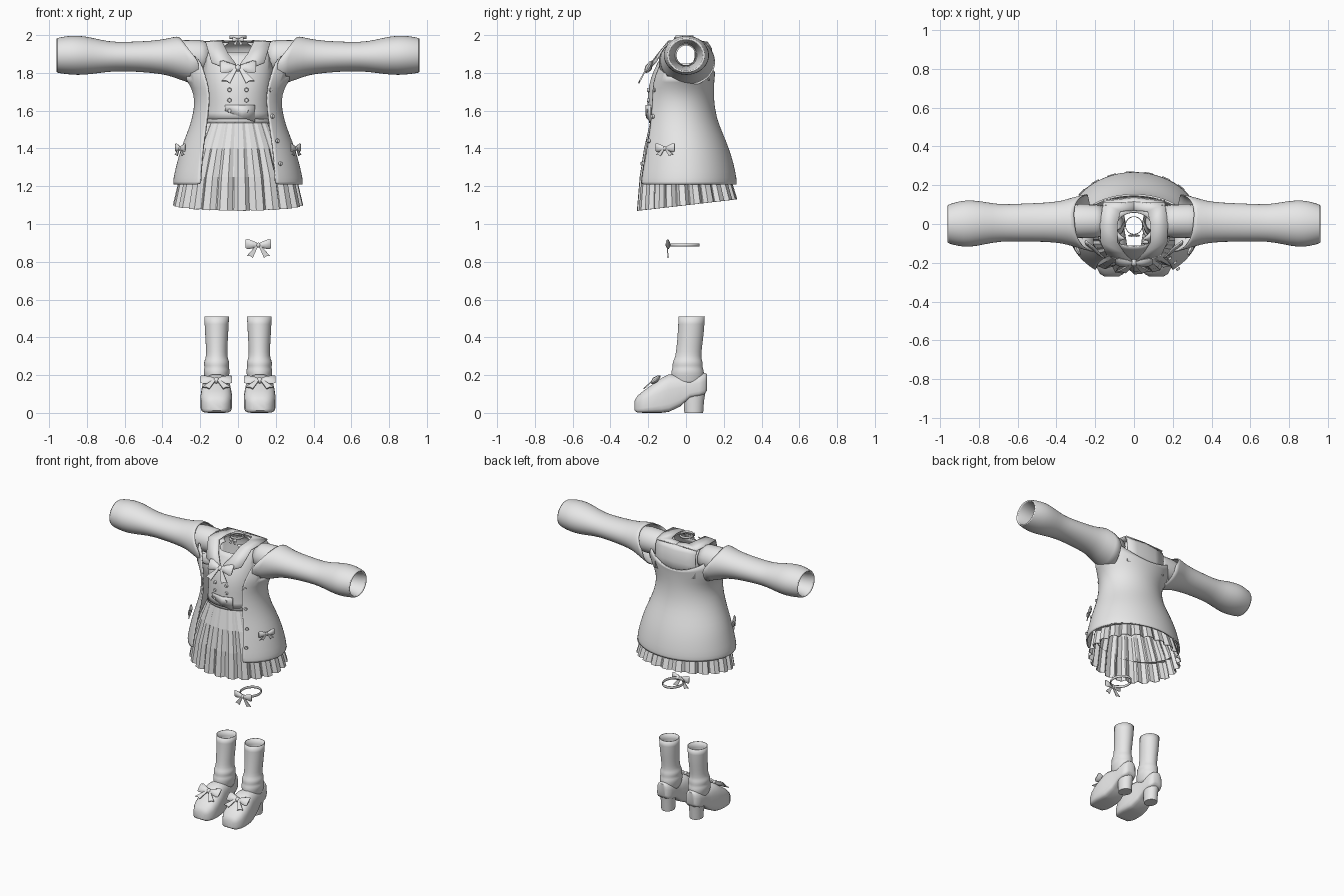
import bpy, bmesh
from math import sin, cos, pi, radians, copysign
from mathutils import Matrix, Vector

if "Cube" in bpy.data.objects:
    bpy.data.objects.remove(bpy.data.objects["Cube"])

cloth = bpy.data.materials.new("light_grey_cloth")
cloth.use_nodes = True
GREY = (0.8, 0.8, 0.8, 1)
cloth.diffuse_color = GREY
cloth.node_tree.nodes["Principled BSDF"].inputs["Base Color"].default_value = GREY


def finish(name, bm, thick=0, smooth=True, subdiv=0, matrix=None):
    """Turn a bmesh into a named object with shading and modifiers."""
    bmesh.ops.recalc_face_normals(bm, faces=bm.faces)
    if matrix:
        bm.transform(matrix)
        if matrix.determinant() < 0:
            bmesh.ops.reverse_faces(bm, faces=bm.faces)
    me = bpy.data.meshes.new(name)
    bm.to_mesh(me)
    bm.free()
    me.materials.append(cloth)
    if smooth:
        me.shade_smooth()
        me.set_sharp_from_angle(angle=radians(50))
    ob = bpy.data.objects.new(name, me)
    bpy.context.collection.objects.link(ob)
    if subdiv:
        mod = ob.modifiers.new("soften", 'SUBSURF')
        mod.levels = mod.render_levels = subdiv
    if thick:
        mod = ob.modifiers.new("thickness", 'SOLIDIFY')
        mod.thickness = thick
    return ob


def skin(bm, rows, wrap=True, caps=False):
    """Join rows of points with quads."""
    vs = [[bm.verts.new(p) for p in r] for r in rows]
    n = len(rows[0])
    for lo, hi in zip(vs, vs[1:]):
        for i in range(n if wrap else n - 1):
            j = (i + 1) % n
            bm.faces.new((lo[i], lo[j], hi[j], hi[i]))
    if caps:
        bm.faces.new(vs[0])
        bm.faces.new(vs[-1])


def ring(z, rx, y0, y1, n=28, start=0.0):
    """Horizontal oval, or an arc left open at the front by the start angle."""
    cy, ry = (y0 + y1) / 2, (y1 - y0) / 2
    step = (2 * pi - 2 * start) / (n - 1 if start else n)
    return [Vector((rx * sin(start + i * step), cy - ry * cos(start + i * step), z)) for i in range(n)]


def loft(name, rings, **kw):
    bm = bmesh.new()
    caps = kw.pop("caps", False)
    skin(bm, [ring(*r) for r in rings], caps=caps)
    return finish(name, bm, **kw)


def mirror_x(sx):
    return Matrix.Scale(sx, 4, (1, 0, 0))


# Bow: two puffed loops, a knot and two notched tails
def bow(name, at, size, tilt=0, turn=0, tail=0.5):
    bm = bmesh.new()
    for s in (1, -1):
        rows = []
        for x, h, t in ((0, .07, .05), (.2, .14, .1), (.4, .2, .08), (.5, .17, .02)):
            rows.append([(s * x, t * cos(k * pi / 4), h * sin(k * pi / 4) + x * .1) for k in range(8)])
        skin(bm, rows, caps=True)
        rows = [[(s * x, y + dy, z) for x, z in pts] for dy in (0, -.04) for y, pts in
                ((-.02, ((0, 0), (.08, 0), (.46, -tail * .85), (.32, -tail * .85), (.22, -tail))),)]
        skin(bm, rows, caps=True)
    bmesh.ops.create_uvsphere(bm, u_segments=10, v_segments=6, radius=.1)
    m = (Matrix.Translation(at) @ Matrix.Rotation(radians(turn), 4, 'Z')
         @ Matrix.Rotation(radians(-tilt), 4, 'X') @ Matrix.Scale(size, 4))
    finish(name, bm, matrix=m)


def button(name, at, turn=0):
    bm = bmesh.new()
    bmesh.ops.create_cone(bm, cap_ends=True, segments=12, radius1=.012, radius2=.009, depth=.012)
    m = Matrix.Translation(at) @ Matrix.Rotation(radians(turn), 4, 'Z') @ Matrix.Rotation(pi / 2, 4, 'X')
    finish(name, bm, matrix=m)


# Pleated skirt with a hem that rises toward the back
PLEATS = 22
bm = bmesh.new()
rows = []
for z, rx, y0, y1, depth in ((1.56, .175, -.185, .1, .02), (1.4, .255, -.222, .175, .05),
                             (1.25, .31, -.245, .235, .07), (1.1, .345, -.26, .272, .08)):
    row = ring(z, rx, y0, y1, PLEATS * 4)
    mid = Vector((0, (y0 + y1) / 2, z))
    for i, p in enumerate(row):
        k = (1, 1, 1 - depth, 1 - depth)[i % 4]
        ahead = row[(i + (0, 1, 1, 0)[i % 4]) % len(row)]
        row[i] = mid + (p.lerp(ahead, .7) - mid) * k
        if z < 1.2:
            row[i].z += .03 * row[i].y / .26
    rows.append(row)
skin(bm, rows)
finish("pleated_skirt", bm, thick=.004, smooth=False)

# Waistband and vest body with an open neck
loft("waistband", [(1.535, .187, -.197, .11), (1.57, .18, -.192, .11)], thick=.008)
bm = bmesh.new()
skin(bm, [ring(*r) for r in (
    (1.555, .18, -.208, .11), (1.62, .172, -.205, .11), (1.7, .178, -.203, .12), (1.77, .183, -.19, .125),
    (1.85, .187, -.155, .125), (1.91, .187, -.118, .12), (1.95, .17, -.095, .1), (1.963, .09, -.085, .06))])
neck = [f for f in bm.faces if f.calc_center_median().z > 1.88
        and abs(f.calc_center_median().x) < .06 and f.calc_center_median().y < 0]
arms = [f for f in bm.faces if abs(f.calc_center_median().x) > .165 and f.calc_center_median().z > 1.84]
bmesh.ops.delete(bm, geom=neck + arms, context='FACES')
finish("vest", bm, subdiv=1, thick=.006)

# Vest front overlap and double row of buttons
bm = bmesh.new()
skin(bm, [[(-.07, -.2, 1.6), (.02, -.213, 1.565), (.09, -.19, 1.54)],
          [(-.07, -.197, 1.63), (.02, -.214, 1.63), (.09, -.19, 1.63)]], wrap=False)
finish("vest_hem_flap", bm, thick=.006)
for z in (1.6, 1.655, 1.71):
    for x in (-.045, .045):
        button("vest_button", (x, -.2, z))

# Sailor collar: shoulder strips, front lapels and back panel
inner = [(.012, -.19, 1.85), (.05, -.152, 1.9), (.085, -.095, 1.97), (.085, 0, 1.975), (.07, .065, 1.972), (0, .07, 1.972)]
outer = [(.03, -.21, 1.81), (.14, -.165, 1.855), (.172, -.095, 1.965), (.175, 0, 1.968), (.16, .11, 1.962), (0, .115, 1.965)]
for s in (1, -1):
    bm = bmesh.new()
    skin(bm, [inner, outer], wrap=False)
    finish("collar_side", bm, thick=.006, matrix=mirror_x(s))
bm = bmesh.new()
skin(bm, [[(x, y - abs(x) * .12, z) for x in (-.16, -.08, 0, .08, .16)]
          for y, z in ((.115, 1.965), (.137, 1.93), (.142, 1.85), (.142, 1.76))], wrap=False)
finish("collar_back_panel", bm, thick=.006)
bow("chest_bow", (0, -.2, 1.825), .19, tilt=28, tail=.5)

# Choker with a small front ornament
loft("choker", [(1.98, .046, -.055, .04), (1.997, .046, -.055, .04)], thick=.004)
bow("choker_bow", (0, -.06, 1.975), .06)

# Open cardigan body, cut low behind the shoulders
bm = bmesh.new()
rows = [ring(z, rx, y0, y1, 41, start) for z, rx, y0, y1, start in (
    (1.21, .343, -.29, .268, .62), (1.235, .345, -.29, .27, .62), (1.32, .325, -.275, .253, .64),
    (1.4, .303, -.26, .228, .67), (1.48, .27, -.248, .195, .71), (1.56, .242, -.238, .162, .75),
    (1.65, .227, -.23, .148, .75), (1.72, .245, -.22, .148, .7), (1.78, .285, -.205, .152, .66))]
top = ring(1.8, .29, -.175, .155, 41, .76)
for p in top:
    p.z += .11 * min(1, abs(p.x) / .26) ** 2
rows.append(top)
skin(bm, rows, wrap=False)
inside = [f for f in bm.faces if f.calc_center_median().z > 1.8 and abs(f.calc_center_median().x) > .25]
bmesh.ops.delete(bm, geom=inside, context='FACES')
finish("cardigan_body", bm, subdiv=1, thick=.01)
loft("cardigan_hem", [(1.212, .3, -.2, .262), (1.212, .33, -.2, .266)])
for x, y, z in ((.172, -.166, 1.71), (.185, -.178, 1.57), (.212, -.2, 1.44), (.228, -.232, 1.32)):
    button("cardigan_button", (x, y, z), 35)

# Sleeves: off-shoulder opening, puffed cuff, folded inside lining
SLEEVE = ((.21, 1.73, 1.985, -.145, .155), (.32, 1.768, 1.997, -.115, .138), (.37, 1.787, 1.982, -.1, .12),
          (.45, 1.8, 1.97, -.092, .11), (.6, 1.81, 1.963, -.09, .105), (.69, 1.806, 1.966, -.09, .1),
          (.77, 1.793, 1.987, -.105, .115), (.85, 1.787, 2.0, -.122, .126), (.91, 1.793, 1.995, -.114, .116),
          (.963, 1.8, 1.985, -.1, .1), (.965, 1.808, 1.977, -.092, .092), (.9, 1.825, 1.96, -.07, .07),
          (.7, 1.84, 1.945, -.05, .05))
for s, side in ((1, "left"), (-1, "right")):
    bm = bmesh.new()
    rows = []
    for k, (x, z0, z1, y0, y1) in enumerate(SLEEVE):
        row = []
        for i in range(28):
            a = 2 * pi * i / 28
            skew = (.095 * max(0, cos(a)) + .03 * max(0, sin(a))) if k == 0 else 0
            row.append((x + skew, (y0 + y1) / 2 + (y1 - y0) / 2 * sin(a), (z0 + z1) / 2 + (z1 - z0) / 2 * cos(a)))
        rows.append(row)
    skin(bm, rows)
    finish(side + "_cardigan_sleeve", bm, subdiv=1, thick=.006, matrix=mirror_x(s))
    # Inner vest sleeve seen at the bare shoulder
    bm = bmesh.new()
    skin(bm, [[(x, .015 + r * sin(i * pi / 10), 1.887 + r * cos(i * pi / 10)) for i in range(20)]
              for x, r in ((.155, .078), (.2, .086), (.28, .088), (.4, .07))])
    finish(side + "_vest_sleeve", bm, thick=.004, matrix=mirror_x(s))
    bow(side + "_pocket_bow", (s * .305, -.11, 1.4), .115, turn=s * 62, tail=.35)

# Leg garter
ob = loft("garter_band", [(.882, .068, -.09, .072), (.898, .068, -.09, .072)], thick=.005)
ob.location.x = .108
bow("garter_bow", (.108, -.095, .888), .135, tilt=-5, tail=.5)

# Socks and heeled platform shoes
SHOE = ((-.272, .012, .065, .035), (-.258, .002, .09, .06), (-.225, 0, .118, .078), (-.18, 0, .15, .084),
        (-.13, 0, .185, .082), (-.09, .005, .205, .077), (-.03, .035, .2, .066), (.02, .08, .197, .057),
        (.07, .09, .205, .056), (.1, .1, .212, .045), (.112, .12, .205, .028))
for s, side in ((1, "left"), (-1, "right")):
    ob = loft(side + "_sock", [(.15, .055, -.07, .085), (.195, .066, -.08, .098), (.225, .071, -.078, .094),
                               (.24, .063, -.07, .088), (.26, .069, -.073, .09), (.28, .064, -.066, .085),
                               (.295, .056, -.057, .08), (.35, .057, -.05, .085), (.43, .062, -.043, .096),
                               (.51, .066, -.04, .1)], subdiv=1, thick=.005)
    ob.location.x = s * .113
    bm = bmesh.new()
    rows = []
    for y, z0, z1, w in SHOE:
        row = []
        for i in range(20):
            a = 2 * pi * (i + .5) / 20
            c, h = cos(a), sin(a)
            square = .35 if h < 0 else .75
            row.append((w * copysign(abs(c) ** square, c), y,
                        (z0 * .55 + z1 * .45) + copysign(abs(h) ** square, h) * (z1 - z0) * (.55 if h > 0 else .45)))
        rows.append(row)
    skin(bm, rows, caps=True)
    finish(side + "_shoe", bm, matrix=Matrix.Translation((s * .115, 0, 0)))
    ob = loft(side + "_heel", [(0, .043, -.008, .09), (.012, .044, -.01, .092), (.06, .045, -.012, .095),
                               (.14, .052, -.02, .108)], caps=True)
    ob.location.x = s * .113
    bow(side + "_shoe_bow", (s * .115, -.165, .172), .165, tilt=48, tail=.45)
